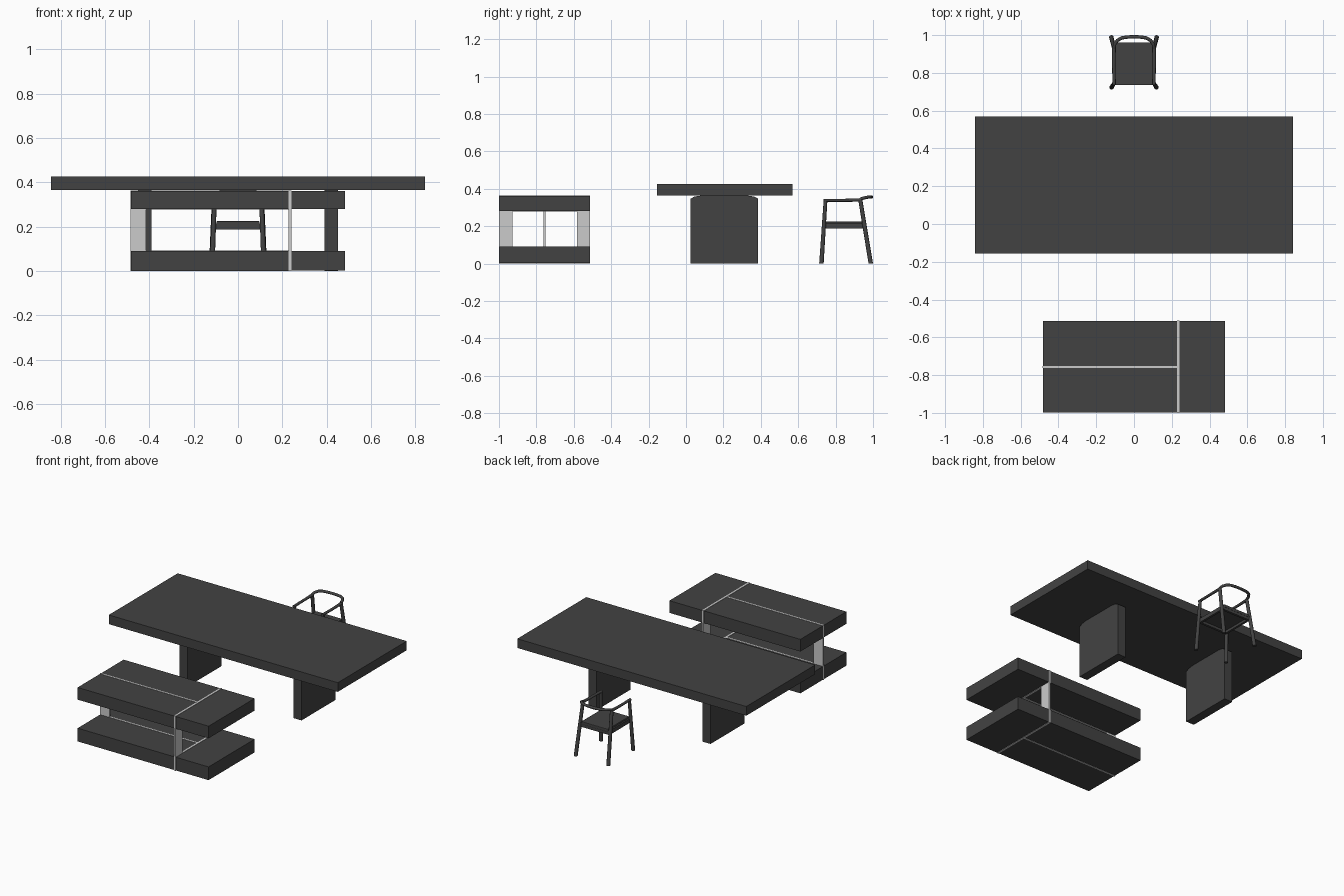
import bpy, bmesh
from mathutils import Vector

if "Cube" in bpy.data.objects:
    bpy.data.objects.remove(bpy.data.objects["Cube"])


def material(name, v):
    m = bpy.data.materials.new(name)
    m.diffuse_color = (v, v, v, 1)
    m.use_nodes = True
    m.node_tree.nodes["Principled BSDF"].inputs["Base Color"].default_value = m.diffuse_color
    return m


DARK = material("charcoal_wood", 0.055)
LIGHT = material("pale_grey_metal", 0.6)


def finish(name, bm, mat, smooth=False):
    bmesh.ops.recalc_face_normals(bm, faces=bm.faces)
    me = bpy.data.meshes.new(name)
    bm.to_mesh(me)
    bm.free()
    me.materials.append(mat)
    ob = bpy.data.objects.new(name, me)
    bpy.context.collection.objects.link(ob)
    if smooth:
        bpy.context.view_layer.objects.active = ob
        ob.select_set(True)
        bpy.ops.object.shade_smooth_by_angle(angle=0.8)
        ob.select_set(False)
    return ob


def box(name, x, y, z, mat=DARK, bevel=0):
    bm = bmesh.new()
    bmesh.ops.create_cube(bm, size=1)
    for v in bm.verts:
        v.co = [(r[0] + r[1]) / 2 + c * (r[1] - r[0]) for c, r in zip(v.co, (x, y, z))]
    if bevel:
        bmesh.ops.bevel(bm, geom=bm.edges[:], offset=bevel, segments=2, profile=0.5, affect='EDGES')
    return finish(name, bm, mat)


def rod(name, points, radii, flat=1.0, sides=12, mat=DARK):
    """Tapered rod through points; flat squashes the second section axis."""
    pts = [Vector(p) for p in points]
    ref = Vector((0, 0, 1)) if abs((pts[-1] - pts[0]).normalized().z) < 0.7 else Vector((0, 1, 0))
    from math import cos, sin, pi
    bm = bmesh.new()
    rings = []
    for i, p in enumerate(pts):
        t = (pts[min(i + 1, len(pts) - 1)] - pts[max(i - 1, 0)]).normalized()
        u = ref.cross(t).normalized()
        w = t.cross(u)
        if len(pts) == 2 and abs(t.z) > 0.7:      # legs get level ends
            u, w = Vector((1, 0, 0)), Vector((0, 1, 0))
        rings.append([bm.verts.new(p + radii[i] * (u * cos(2 * pi * k / sides)
                      + w * flat * sin(2 * pi * k / sides))) for k in range(sides)])
    for a, b in zip(rings, rings[1:]):
        for k in range(sides):
            bm.faces.new((a[k], a[(k + 1) % sides], b[(k + 1) % sides], b[k]))
    bm.faces.new(rings[0])
    bm.faces.new(rings[-1])
    return finish(name, bm, mat, True)


def extrude_profile(name, profile, axis, lo, hi, mat):
    """Extrude a closed 2D profile (other axis, z) along x or y."""
    bm = bmesh.new()
    make = (lambda p, d: (d, p[0], p[1])) if axis == 'x' else (lambda p, d: (p[0], d, p[1]))
    a = [bm.verts.new(make(p, lo)) for p in profile]
    b = [bm.verts.new(make(p, hi)) for p in profile]
    n = len(a)
    for i in range(n):
        bm.faces.new((a[i], a[(i + 1) % n], b[(i + 1) % n], b[i]))
    bm.faces.new(a)
    bm.faces.new(b)
    return finish(name, bm, mat)


# Desk: thick top on two plank legs with eased upper corners
box("desk_top", (-0.843, 0.843), (-0.155, 0.57), (0.364, 0.425))
leg = [(0.025, 0), (0.385, 0), (0.385, 0.347), (0.365, 0.358), (0.325, 0.364),
       (0.085, 0.364), (0.045, 0.358), (0.025, 0.347)]
for side, lo, hi in (("left", -0.45, -0.39), ("right", 0.39, 0.45)):
    extrude_profile(side + "_desk_leg", leg, 'x', lo, hi, DARK)

# Low table: two slabs
SX, SY = (-0.482, 0.482), (-0.998, -0.514)
box("lower_slab", SX, SY, (0.002, 0.090))
box("upper_slab", SX, SY, (0.280, 0.361))

# Low table: cross metal frame (posts and inlaid strips, slightly proud)
FX, FY = (0.228, 0.241), (-1.0, -0.512)
MY = (-0.762, -0.751)
LOW, HIGH = (0, 0.092), (0.278, 0.363)
for n, z in (("lower", LOW), ("upper", HIGH)):
    box(n + "_cross_strip", FX, FY, z, LIGHT)
    box(n + "_long_strip", (-0.484, FX[0]), MY, z, LIGHT)
MID = (LOW[1], HIGH[0])
box("front_post", FX, (-1.0, -0.928), MID, LIGHT)
box("rear_post", FX, (-0.584, -0.512), MID, LIGHT)
box("end_post", (-0.484, -0.414), MY, MID, LIGHT)

# Chair: seat pad and rails
box("seat", (-0.098, 0.098), (0.735, 0.962), (0.204, 0.224), DARK, 0.004)
box("front_seat_rail", (-0.105, 0.105), (0.735, 0.75), (0.187, 0.214))
box("rear_seat_rail", (-0.105, 0.105), (0.945, 0.96), (0.187, 0.214))

# Chair: splayed legs and arms on each side
for n, s in (("left", -1), ("right", 1)):
    box(n + "_seat_rail", tuple(sorted((s * 0.094, s * 0.108))), (0.74, 0.955), (0.187, 0.214))
    rod(n + "_front_leg", [(s * 0.118, 0.724, 0), (s * 0.105, 0.746, 0.338)], [0.012, 0.010])
    rod(n + "_rear_leg", [(s * 0.120, 0.988, 0), (s * 0.106, 0.932, 0.340)], [0.012, 0.011])
    rod(n + "_arm", [(s * 0.105, 0.736, 0.338), (s * 0.107, 0.84, 0.338), (s * 0.106, 0.938, 0.340)],
        [0.009, 0.009, 0.010], 0.9)

# Chair: curved back rail
half = [(0.106, 0.93, 0.343), (0.102, 0.952, 0.351), (0.088, 0.972, 0.355),
        (0.065, 0.985, 0.356), (0.034, 0.990, 0.356)]
path = [(-x, y, z) for x, y, z in half] + [(0, 0.991, 0.356)] + half[::-1]
rod("back_rail", path, [0.009] * len(path), 0.95)
